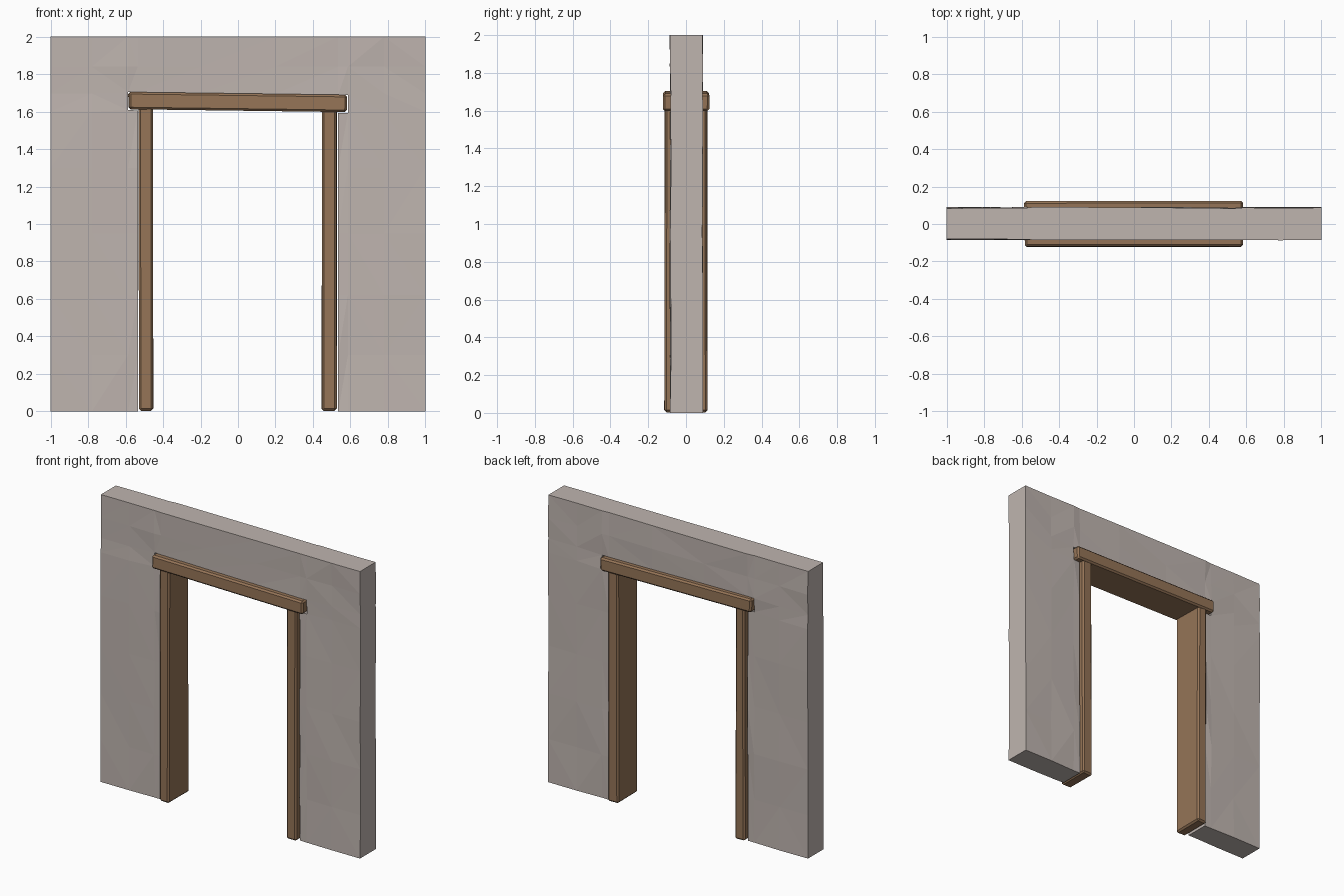
import bpy, bmesh, random
from mathutils import Vector

random.seed(4)
cube = bpy.data.objects.get("Cube")
if cube:
    bpy.data.objects.remove(cube)


def material(name, rgb):
    m = bpy.data.materials.new(name)
    m.use_nodes = True
    color = (*rgb, 1)
    m.diffuse_color = color
    bsdf = m.node_tree.nodes["Principled BSDF"]
    bsdf.inputs["Base Color"].default_value = color
    bsdf.inputs["Roughness"].default_value = 0.9
    return m


plaster = material("warm grey plaster", (0.52, 0.46, 0.43))
wood = material("brown wood", (0.30, 0.175, 0.095))


def finish(bm, name, mat):
    bmesh.ops.recalc_face_normals(bm, faces=bm.faces)
    mesh = bpy.data.meshes.new(name)
    bm.to_mesh(mesh)
    bm.free()
    mesh.materials.append(mat)
    obj = bpy.data.objects.new(name, mesh)
    bpy.context.collection.objects.link(obj)
    return obj


def tilt(x):
    # The head of the doorway sags toward +x
    return -0.013 * x


# Wall: a slab of cells with a T-shaped opening for posts and lintel
def build_wall():
    half = [0.2, 0.535, 0.587, 0.78, 1.0]
    xs = [-x for x in reversed(half)] + half
    zs = [0, 0.3, 0.62, 0.95, 1.3, 1.6, 1.697, 1.84, 2.0]
    bm = bmesh.new()
    grid = {}
    for i, x in enumerate(xs):
        for k, z in enumerate(zs):
            dz = tilt(x) if 1.5 < z < 1.75 and abs(x) < 0.6 else 0
            grid[i, k] = bm.verts.new((x, -0.083, z + dz))
    for i in range(len(xs) - 1):
        for k in range(len(zs) - 1):
            cx, cz = abs(xs[i] + xs[i + 1]) / 2, (zs[k] + zs[k + 1]) / 2
            if (cx < 0.535 and cz < 1.6) or (cx < 0.587 and 1.6 < cz < 1.697):
                continue
            corners = ((i, k), (i + 1, k), (i + 1, k + 1), (i, k + 1))
            bm.faces.new([grid[c] for c in corners])
    loose = [v for v in bm.verts if not v.link_faces]
    bmesh.ops.delete(bm, geom=loose, context='VERTS')
    ext = bmesh.ops.extrude_face_region(bm, geom=bm.faces[:])
    back = [g for g in ext["geom"] if isinstance(g, bmesh.types.BMVert)]
    bmesh.ops.translate(bm, verts=back, vec=(0, 0.17, 0))
    # Gently uneven plaster on both broad faces
    for v in bm.verts:
        v.co.y += random.uniform(-0.004, 0.004)
    broad = [f for f in bm.faces if abs(f.normal.y) > 0.8]
    bmesh.ops.triangulate(bm, faces=broad, quad_method='SHORT_EDGE')
    return finish(bm, "wall", plaster)


# Hewn timber: a chamfered box with slightly uneven corners
def build_timber(name, x0, x1, y0, y1, z0, z1, slope=False):
    bm = bmesh.new()
    bmesh.ops.create_cube(bm, size=1)
    center = Vector((x0 + x1, y0 + y1, z0 + z1)) / 2
    size = Vector((x1 - x0, y1 - y0, z1 - z0))
    for v in bm.verts:
        v.co = center + Vector(a * b for a, b in zip(v.co, size))
        if slope:
            v.co.z += tilt(v.co.x)
        v.co.x += random.uniform(-0.003, 0.003)
        v.co.y += random.uniform(-0.003, 0.003)
    bmesh.ops.bevel(bm, geom=bm.edges[:], offset=0.011, segments=1,
                    affect='EDGES', profile=0.5)
    return finish(bm, name, wood)


build_wall()
build_timber("right_post", -0.53, -0.455, -0.113, 0.113, 0.003, 1.64)
build_timber("left_post", 0.447, 0.525, -0.113, 0.113, 0.003, 1.63)
build_timber("lintel", -0.584, 0.58, -0.122, 0.124, 1.605, 1.697, True)
